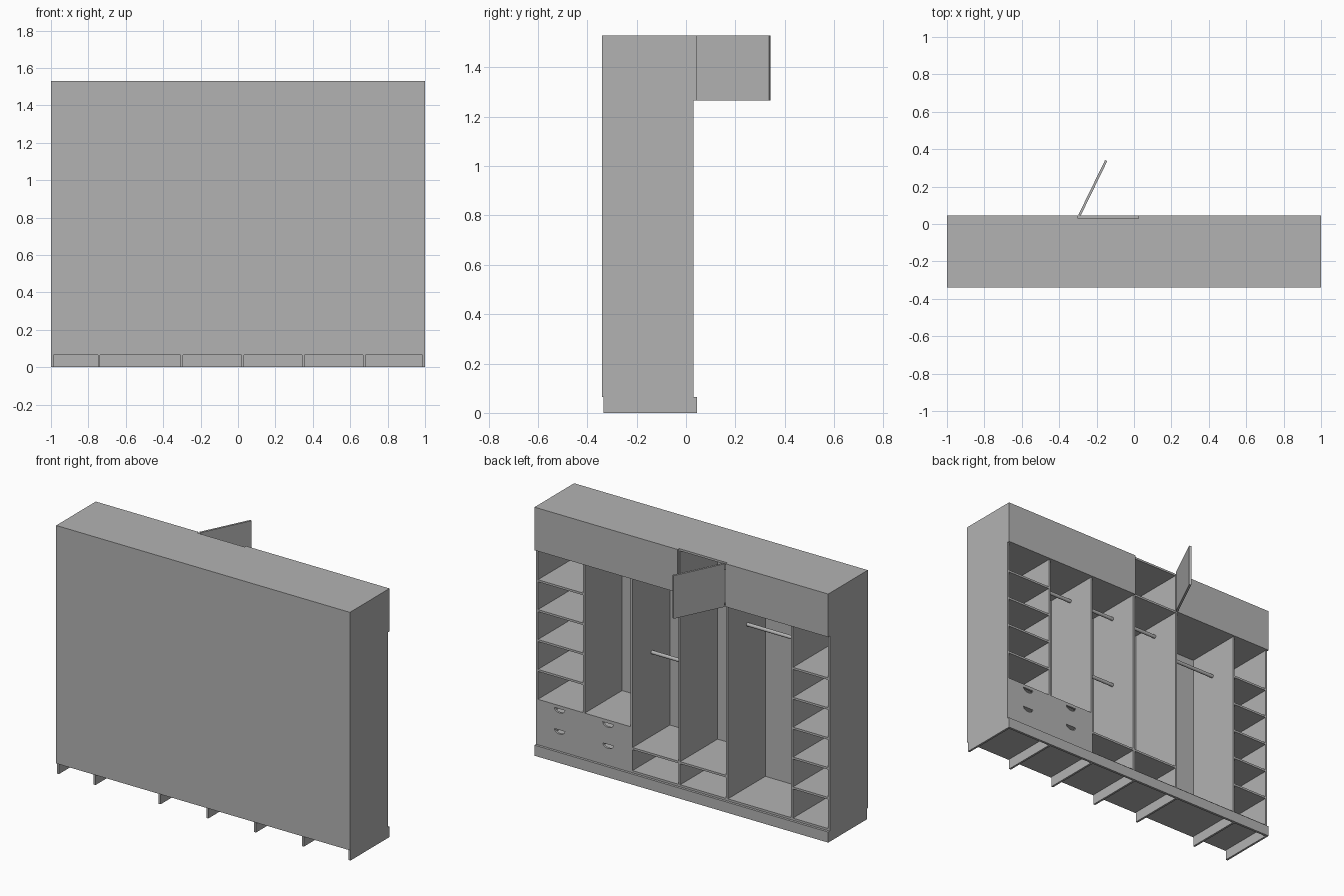
import bpy, bmesh, math
from mathutils import Matrix, Vector

if "Cube" in bpy.data.objects:
    bpy.data.objects.remove(bpy.data.objects["Cube"], do_unlink=True)

# Single board finish
grey = bpy.data.materials.new("plain_grey")
grey.use_nodes = True
grey.diffuse_color = (0.45, 0.45, 0.45, 1)
bsdf = next(n for n in grey.node_tree.nodes if n.type == 'BSDF_PRINCIPLED')
bsdf.inputs["Base Color"].default_value = grey.diffuse_color

T = 0.013                       # board thickness
BACK, FRONT = -0.34, 0.03       # wall side and open side of the carcass
FACE = 0.045                    # outer face of fascia and plinth
FLOOR, DECK, TOP = 0.065, 1.265, 1.53
DIVIDERS = [-0.743, -0.30, 0.025, 0.35, 0.675]
DRAWER_TOP = 0.345


def finish(name, bm):
    mesh = bpy.data.meshes.new(name)
    bm.to_mesh(mesh)
    bm.free()
    mesh.materials.append(grey)
    obj = bpy.data.objects.new(name, mesh)
    bpy.context.collection.objects.link(obj)
    return obj


def board(name, x, y, z):
    """Box spanning the given (low, high) ranges."""
    bm = bmesh.new()
    bmesh.ops.create_cube(bm, size=1)
    for v in bm.verts:
        v.co = Vector([lo + (c + 0.5) * (hi - lo) for c, (lo, hi) in zip(v.co, (x, y, z))])
    return finish(name, bm)


def shelf(name, left, right, top):
    return board(name, (left + T / 2, right - T / 2), (BACK + T / 2, FRONT), (top - T, top))


def rod(name, left, right, z):
    bm = bmesh.new()
    turn = Matrix.Translation(((left + right) / 2, -0.16, z)) @ Matrix.Rotation(math.pi / 2, 4, 'Y')
    bmesh.ops.create_cone(bm, cap_ends=True, segments=16, radius1=0.011, radius2=0.011,
                          depth=right - left - T, matrix=turn)
    for f in bm.faces:
        f.smooth = len(f.verts) == 4
    for e in bm.edges:
        e.smooth = all(f.smooth for f in e.link_faces)
    return finish(name, bm)


# Carcass
board("wall_panel", (-1, 1), (BACK, BACK + T / 2), (FLOOR, TOP))
board("top_panel", (-1, 1), (BACK, FRONT), (TOP - T, TOP))
board("floor_panel", (-1 + T, 1 - T), (BACK + T / 2, FRONT), (FLOOR, FLOOR + T))
board("deck_panel", (-1 + T, 1 - T), (BACK + T / 2, FRONT), (DECK, DECK + T))
for name, x in (("right_side", -1), ("left_side", 1 - T)):
    board(name, (x, x + T), (BACK + T / 2, FRONT), (0, TOP))
for x in DIVIDERS:
    span = (x - T / 2, x + T / 2)
    board("foot_panel", span, (BACK + T / 2, FRONT), (0, FLOOR))
    low = DRAWER_TOP if x == DIVIDERS[-1] else FLOOR + T
    board("divider", span, (BACK + T / 2, FRONT), (low, DECK))
for x in (DIVIDERS[1], DIVIDERS[2]):
    board("upper_divider", (x - T / 2, x + T / 2), (BACK + T / 2, FRONT), (DECK + T, TOP - T))

# Plinth and closed upper fascia on both sides of the open hatch
board("plinth", (-1, 1), (FRONT, FACE), (0, FLOOR))
board("right_fascia", (-1, DIVIDERS[1]), (FRONT, FACE), (DECK, TOP))
board("left_fascia", (DIVIDERS[2], 1), (FRONT, FACE), (DECK, TOP))

# Hatch door swung open about its right edge
hatch = board("hatch_door", (0, 0.325), (-T, 0), (DECK, TOP))
hatch.location = (DIVIDERS[1] + 0.003, FACE + 0.005, 0)
hatch.rotation_euler.z = math.radians(64)

# Shelf columns
d = DIVIDERS
for i in range(5):
    shelf("right_shelf", -1 + T / 2, d[0], 0.27 + 0.184 * i)
for i in range(1, 5):
    shelf("left_shelf", d[4], 1 - T / 2, DRAWER_TOP + 0.184 * i)
shelf("shoe_shelf", d[1], d[2], 0.22)
shelf("shoe_shelf", d[2], d[3], 0.22)

# Hanging rods
rod("long_rod", d[0], d[1], 1.08)
for a, b in zip(d[1:4], d[2:5]):
    rod("upper_rod", a, b, 1.185)
rod("lower_rod", d[2], d[3], 0.735)

# Drawer bank: cover, middle board, centre partition
shelf("drawer_cover", d[3], 1 - T / 2, DRAWER_TOP)
shelf("drawer_middle", d[3], 1 - T / 2, 0.212).scale.y = 0.95
board("drawer_partition", (d[4] - T / 2, d[4] + T / 2), (BACK + T / 2, FRONT - T),
      (FLOOR + T, DRAWER_TOP - T))
fronts = board("drawer_fronts", (d[3] + T / 2, 1 - T), (FRONT - T, FRONT),
               (FLOOR + T, DRAWER_TOP - T))

# Half-moon finger holes cut through the drawer fronts
bm = bmesh.new()
for x in (0.51, 0.84):
    for z in (0.195, 0.325):
        arc = [math.pi * (1 + i / 12) for i in range(13)]
        ring = [bm.verts.new((x + 0.036 * math.cos(a), FRONT - 2 * T, z + 0.025 * math.sin(a)))
                for a in arc]
        face = bm.faces.new(ring)
        out = bmesh.ops.extrude_face_region(bm, geom=[face])["geom"]
        bmesh.ops.translate(bm, vec=(0, 4 * T, 0),
                            verts=[g for g in out if isinstance(g, bmesh.types.BMVert)])
bmesh.ops.recalc_face_normals(bm, faces=bm.faces)
cutter = finish("finger_hole_cutter", bm)
cutter.hide_render = True
cut = fronts.modifiers.new("finger_holes", 'BOOLEAN')
cut.operation = 'DIFFERENCE'
cut.solver = 'EXACT'
cut.object = cutter
bpy.context.view_layer.objects.active = fronts
bpy.ops.object.modifier_apply(modifier=cut.name)
bpy.data.objects.remove(cutter, do_unlink=True)
